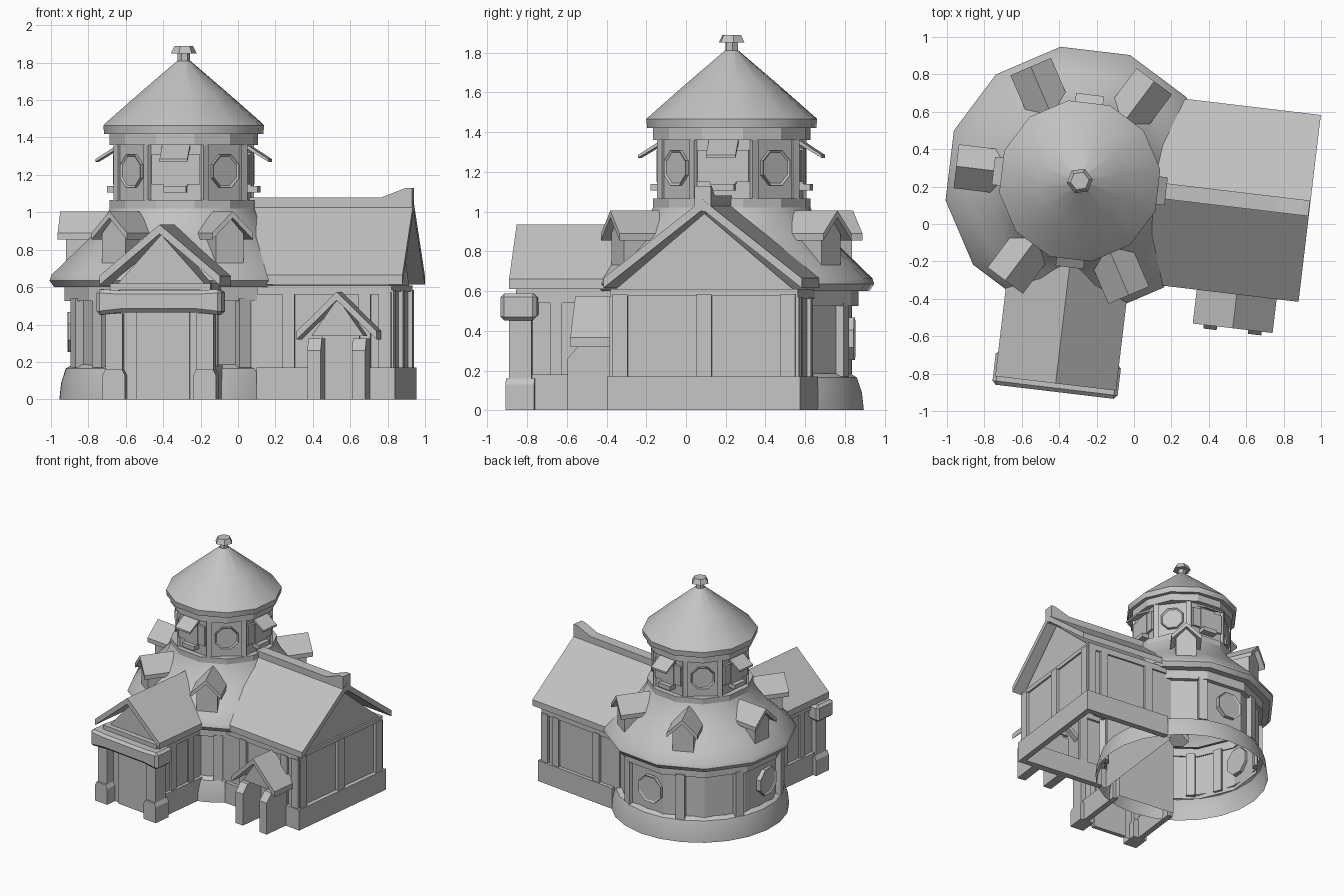
import bpy, bmesh
from math import radians, cos, sin, pi
from mathutils import Matrix, Vector

cube = bpy.data.objects.get("Cube")
if cube:
    bpy.data.objects.remove(cube)

stone = bpy.data.materials.new("plain_grey")
stone.use_nodes = True
GREY = (0.55, 0.55, 0.55, 1)
stone.diffuse_color = GREY
stone.node_tree.nodes["Principled BSDF"].inputs["Base Color"].default_value = GREY

# The rotunda axis is the origin of the building, which is turned slightly
SITE = Matrix.Translation((-0.29, 0.23, 0)) @ Matrix.Rotation(radians(-6.8), 4, "Z")


def finish(name, bm, turn=0, smooth=0):
    bmesh.ops.transform(bm, matrix=SITE @ Matrix.Rotation(radians(turn), 4, "Z"), verts=bm.verts)
    mesh = bpy.data.meshes.new(name)
    bm.to_mesh(mesh)
    bm.free()
    mesh.materials.append(stone)
    if smooth:
        mesh.shade_smooth()
        mesh.set_sharp_from_angle(angle=radians(smooth))
    obj = bpy.data.objects.new(name, mesh)
    bpy.context.collection.objects.link(obj)
    return obj


def prism(name, profile, start, end, turn=0, hollow=False):
    """Extrude a (side, height) profile outward from start to end."""
    bm = bmesh.new()
    face = bm.faces.new([bm.verts.new((start, a, z)) for a, z in profile])
    out = bmesh.ops.extrude_face_region(bm, geom=[face])
    moved = [g for g in out["geom"] if isinstance(g, bmesh.types.BMVert)]
    bmesh.ops.translate(bm, verts=moved, vec=(end - start, 0, 0))
    bmesh.ops.recalc_face_normals(bm, faces=bm.faces)
    if hollow:
        under = [f for f in bm.faces if f.normal.z < -0.9]
        bmesh.ops.delete(bm, geom=under, context="FACES")
    return finish(name, bm, turn)


def box(name, x, y, z, turn=0):
    return prism(name, [(y[0], z[0]), (y[1], z[0]), (y[1], z[1]), (y[0], z[1])], x[0], x[1], turn)


def lathe(name, profile, sides=12, smooth=35, phase=15):
    """Turn a (radius, height) profile into a many-sided shell."""
    bm = bmesh.new()
    rings = []
    for r, z in profile:
        angles = [radians(phase) + 2 * pi * i / sides for i in range(sides)]
        rings.append([bm.verts.new((r * cos(t), r * sin(t), z)) for t in angles])
    for low, high in zip(rings, rings[1:]):
        for i in range(sides):
            j = (i + 1) % sides
            bm.faces.new((low[i], low[j], high[j], high[i]))
    return finish(name, bm, 0, smooth)


def gable_roof(name, half, eave, ridge, thick, start, end, turn=0, mid=0):
    top = [(half, eave), (0, ridge), (-half, eave)]
    under = [(-half, eave - thick), (0, ridge - thick), (half, eave - thick)]
    return prism(name, [(a + mid, z) for a, z in top + under], start, end, turn)


def house(name, half, eave, ridge, start, end, turn=0, bottom=0, hollow=True):
    shape = [(-half, bottom), (half, bottom), (half, eave), (0, ridge), (-half, eave)]
    return prism(name, shape, start, end, turn, hollow)


def medallion(name, dist, z, radius, turn):
    """Eight-sided window with a raised rim."""
    bm = bmesh.new()
    place = Matrix.Translation((dist, 0, z)) @ Matrix.Rotation(pi / 2, 4, "Y") @ Matrix.Rotation(pi / 8, 4, "Z")
    bmesh.ops.create_cone(bm, cap_ends=True, segments=8, radius1=radius, radius2=radius, depth=0.06, matrix=place)
    pane = max((f for f in bm.faces), key=lambda f: f.calc_center_median().x)
    bmesh.ops.inset_region(bm, faces=[pane], thickness=radius * 0.12, depth=-0.008)
    return finish(name, bm, turn)


# Rotunda: plinth, wall, frieze, skirt roof
lathe("rotunda_plinth", [(0.67, 0), (0.66, 0.09), (0.635, 0.165), (0.6, 0.185)], 24)
lathe("rotunda_wall", [(0.61, 0.15), (0.61, 0.6)], smooth=0)
lathe("rotunda_frieze", [(0.6, 0.525), (0.645, 0.525), (0.645, 0.61), (0.6, 0.61)], smooth=0)
lathe("skirt_roof", [(0.6, 0.6), (0.7, 0.6), (0.725, 0.635), (0.715, 0.665), (0.6, 0.775),
                     (0.5, 0.87), (0.43, 0.96), (0.4, 1.02)])
for angle in (72, 118, 160, 208, 230, 308, 322):
    box("rotunda_pilaster", (0.57, 0.635), (-0.035, 0.035), (0.17, 0.54), angle)
for angle in (94, 188):
    medallion("rotunda_window", 0.59, 0.36, 0.115, angle)

# Dormers around the skirt roof
for angle in range(60, 360, 60):
    house("dormer_wall", 0.08, 0.885, 0.97, 0.4, 0.625, angle, bottom=0.72)
    gable_roof("dormer_roof", 0.118, 0.89, 1.005, 0.035, 0.4, 0.665, angle)

# Lantern drum with windows
lathe("lantern_base", [(0.38, 1.0), (0.4, 1.0), (0.4, 1.065), (0.34, 1.065)], smooth=0)
lathe("lantern_wall", [(0.375, 1.03), (0.375, 1.38)], sides=8, smooth=0, phase=22.5)
lathe("lantern_cornice", [(0.34, 1.36), (0.4, 1.36), (0.4, 1.42), (0.34, 1.42)], smooth=0)
for angle in range(0, 360, 90):
    box("lantern_shutters", (0.33, 0.365), (-0.13, 0.13), (1.15, 1.31), angle)
    box("lantern_pane", (0.33, 0.37), (-0.065, 0.065), (1.14, 1.32), angle)
    box("lantern_sill", (0.33, 0.405), (-0.06, 0.06), (1.105, 1.14), angle)
    # Awning slab: its side outline is drawn across the wall
    awning = [(0.34, 1.345), (0.465, 1.27), (0.465, 1.285), (0.35, 1.36)]
    prism("lantern_awning", [(-d, z) for d, z in awning], -0.075, 0.075, angle - 90 + 180)
    medallion("lantern_window", 0.335, 1.22, 0.095, angle + 45)
    for side in (-1, 1):
        box("lantern_pilaster", (0.32, 0.36), (side * 0.13 - 0.02, side * 0.13 + 0.02), (1.06, 1.37), angle + 45)

# Lantern roof and finial
lathe("lantern_roof", [(0.34, 1.42), (0.43, 1.42), (0.435, 1.465), (0.425, 1.475), (0.23, 1.645), (0.035, 1.81)])
lathe("finial_stem", [(0.034, 1.79), (0.034, 1.86)], sides=6)
lathe("finial_cap", [(0.03, 1.85), (0.07, 1.85), (0.05, 1.89), (0.001, 1.89)], sides=6)

# Long side wing
house("wing_wall", 0.46, 0.6, 0.99, 0.4, 1.16)
gable_roof("wing_roof", 0.503, 0.665, 1.06, 0.05, 0.36, 1.238)
crest = [(0.36, 1.0), (1.235, 1.0), (1.235, 1.13), (1.2, 1.13), (1.07, 1.08), (0.36, 1.08)]
prism("wing_ridge", [(-x, z) for x, z in crest], -0.042, 0.042, 90)
box("wing_tie_beam", (1.13, 1.175), (-0.47, 0.47), (0.575, 0.61))
box("wing_end_plinth", (1.15, 1.195), (-0.49, 0.49), (0, 0.17))
for v in (-0.425, 0, 0.425):
    box("wing_end_post", (1.14, 1.185), (v - 0.038, v + 0.038), (0.16, 0.585))
for side in (-1, 1):
    wall = sorted((side * 0.44, side * 0.49))
    box("wing_side_plinth", (0.45, 1.19), wall, (0, 0.17))
    box("wing_side_beam", (0.45, 1.17), sorted((side * 0.44, side * 0.475)), (0.56, 0.61))
    for u in (0.62, 1.03, 1.14):
        box("wing_side_post", (u - 0.033, u + 0.033), sorted((side * 0.44, side * 0.48)), (0.16, 0.57))

# Front wing with entrance
house("entrance_wall", 0.25, 0.6, 0.88, 0.5, 1.02, -90)
gable_roof("entrance_roof", 0.325, 0.66, 0.935, 0.05, 0.4, 1.09, -90)
box("entrance_door", (1.0, 1.035), (-0.135, 0.155), (0, 0.47), -90)
box("gable_beam", (1.0, 1.06), (-0.27, 0.27), (0.585, 0.62), -90)
for side in (-1, 1):
    box("entrance_plinth", (0.55, 1.0), sorted((side * 0.23, side * 0.275)), (0, 0.18), -90)
    box("entrance_side_beam", (0.55, 1.0), sorted((side * 0.23, side * 0.265)), (0.54, 0.62), -90)
    for u in (0.66, 0.86):
        box("entrance_side_post", (u - 0.03, u + 0.03), sorted((side * 0.23, side * 0.262)), (0.17, 0.56), -90)
    # Corner pier with a bevelled foot
    s = side
    foot = [(s * 0.185, 0), (s * 0.305, 0), (s * 0.305, 0.13), (s * 0.29, 0.16), (s * 0.2, 0.16), (s * 0.185, 0.13)]
    prism("entrance_pier_foot", foot, 0.965, 1.11, -90)
    box("entrance_pier", (0.98, 1.095), sorted((s * 0.2, s * 0.29)), (0.15, 0.46), -90)

# Heavy lintel over the entrance, sagging a little at mid span
lintel = [(-0.337, 0.45), (-0.2, 0.465), (0.2, 0.465), (0.337, 0.45),
          (0.337, 0.59), (0.2, 0.582), (-0.2, 0.582), (-0.337, 0.59)]
slab = prism("entrance_lintel", lintel, 0.95, 1.135, -90)
chamfer = slab.modifiers.new("chamfer", "BEVEL")
chamfer.width = 0.02
chamfer.segments = 1

# Small side porch on the long wing
MID = 0.905
gable_roof("porch_roof", 0.215, 0.365, 0.575, 0.045, 0.42, 0.685, -90, MID)
gable = [(-0.14, 0.34), (0.14, 0.34), (0, 0.54)]
prism("porch_gable", [(a + MID, z) for a, z in gable], 0.44, 0.64, -90)
buttress = [(-0.45, 0), (-0.705, 0), (-0.705, 0.26), (-0.65, 0.325), (-0.45, 0.325)]
for side in (-1, 1):
    u = MID + side * 0.12
    prism("porch_buttress", buttress, u - 0.036, u + 0.036)
box("porch_door", (0.45, 0.5), (MID - 0.1, MID + 0.1), (0, 0.35), -90)
